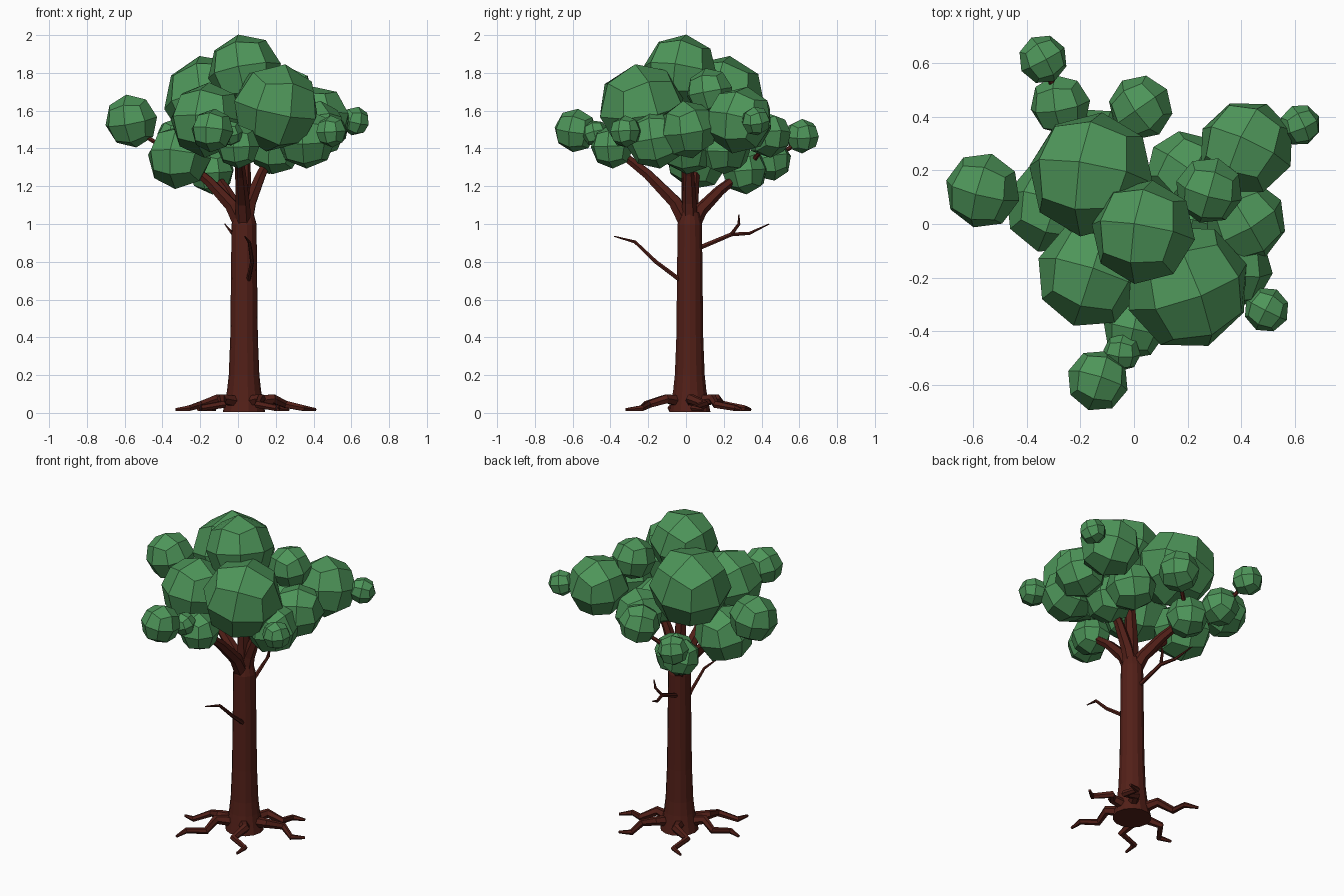
import bpy, bmesh, random
from mathutils import Euler, Vector

if "Cube" in bpy.data.objects:
    bpy.data.objects.remove(bpy.data.objects["Cube"])

random.seed(4)


def material(name, color):
    m = bpy.data.materials.new(name)
    m.diffuse_color = color
    m.use_nodes = True
    m.node_tree.nodes["Principled BSDF"].inputs["Base Color"].default_value = m.diffuse_color
    return m


BARK = material("bark", (0.085, 0.014, 0.009, 1))
LEAF = material("leaf", (0.075, 0.3, 0.1, 1))


def tube(name, pts, radii, sides=6):
    """Tube through the points with one radius per point."""
    c = bpy.data.curves.new(name, 'CURVE')
    c.dimensions = '3D'
    c.bevel_depth = 1.0
    c.bevel_resolution = (sides - 4) // 2
    c.use_fill_caps = True
    s = c.splines.new('POLY')
    s.use_smooth = False
    s.points.add(len(pts) - 1)
    for p, co, r in zip(s.points, pts, radii):
        p.co = (*co, 1)
        p.radius = r
    c.materials.append(BARK)
    bpy.context.collection.objects.link(bpy.data.objects.new(name, c))


def limb(name, start, end, r0, r1, steps=4, bend=1.5):
    """Tapered limb that rises first and then leans out."""
    start, end = Vector(start), Vector(end)
    pts, radii = [], []
    for i in range(steps):
        t = i / (steps - 1)
        p = start.lerp(end, t ** bend)
        p.z = start.z + (end.z - start.z) * t
        pts.append(p)
        radii.append(r0 + (r1 - r0) * t)
    tube(name, pts, radii)


def leaf_ball(name, center, r):
    """24-sided ball: a cube cut once and pushed out to a sphere."""
    bm = bmesh.new()
    bmesh.ops.create_cube(bm, size=2)
    bmesh.ops.subdivide_edges(bm, edges=bm.edges[:], cuts=1, use_grid_fill=True)
    for v in bm.verts:
        v.co = v.co.normalized() * r * 1.06
    me = bpy.data.meshes.new(name)
    bm.to_mesh(me)
    bm.free()
    me.materials.append(LEAF)
    o = bpy.data.objects.new(name, me)
    o.location = center
    tilt = random.uniform
    o.rotation_euler = Euler((tilt(-.25, .25), tilt(-.25, .25), tilt(-.7, .7)))
    bpy.context.collection.objects.link(o)


# Crown: x, y, z, radius of each leaf ball
balls = {
    "top": (.035, -.03, 1.81, .187), "big_back": (-.16, .185, 1.66, .225),
    "big_front": (.2, -.235, 1.615, .225), "mid_front": (-.165, -.19, 1.55, .19),
    "big_right": (.42, .285, 1.55, .172), "tip_right": (.62, .37, 1.545, .074),
    "tip_left": (-.565, .125, 1.545, .135), "tip_back": (-.34, .615, 1.465, .087),
    "back": (-.275, .445, 1.34, .108), "low_back": (-.14, .31, 1.28, .117),
    "mid_back": (.025, .435, 1.47, .115), "high_right": (.28, .125, 1.7, .12),
    "right": (.415, .01, 1.5, .147), "low_right": (.36, -.165, 1.45, .15),
    "small_right": (.495, -.32, 1.49, .08), "inner": (.19, .2, 1.41, .14),
    "left": (-.31, .06, 1.355, .165), "front": (0, -.39, 1.41, .11),
    "small_front": (-.045, -.48, 1.48, .067), "tip_front": (-.135, -.585, 1.495, .11),
    "core": (.2, .01, 1.41, .14),
}
for key, b in balls.items():
    leaf_ball("leaf_ball_" + key, b[:3], b[3])

# Trunk with a flared foot
heights = (0.005, 0.06, 0.12, 0.2, 0.4, 1.0, 1.06)
tube("trunk", [(0.032, 0.02, z) for z in heights],
     (0.112, 0.101, 0.09, 0.081, 0.073, 0.066, 0.05), 14)

# Main limbs from the fork into leaf balls, then thin branches to outer balls
fork = (0.03, 0.02, 0.97)
for key in ("left", "front", "core", "low_back", "top"):
    limb("limb_" + key, fork, balls[key][:3], 0.046, 0.02)
for a, b in (("left", "tip_left"), ("back", "tip_back"), ("low_back", "back"),
             ("low_back", "mid_back"), ("right", "big_right")):
    limb("branch_" + b, balls[a][:3], balls[b][:3], 0.015, 0.008, 3, 0.7)

# Bare twigs on the trunk
tube("twig_front", [(.05, 0, .68), (.075, -.16, .8), (.06, -.27, .905), (.035, -.38, .935)],
     (.013, .011, .009, .003))
tube("twig_back", [(.02, .05, .865), (0, .24, .945), (-.03, .335, .95), (-.07, .44, 1)],
     (.014, .012, .009, .003))
tube("twig_back_fork", [(0, .24, .945), (.02, .28, 1), (.03, .28, 1.05)], (.01, .008, .003))

# Roots: arch out of the foot, drop, then zigzag along the ground
tips = [(-.21, -.32), (.21, -.31), (.41, .09), (.27, .29), (-.2, .34), (-.33, -.06)]
for i, (tx, ty) in enumerate(tips):
    dx, dy = tx - 0.03, ty - 0.02
    k = 0.1 if i % 2 else -0.1
    path = [(.15, .06, 0), (.4, .075, k * .6), (.6, .045, -k), (.82, .025, k), (1, .018, 0)]
    tube("root_%d" % (i + 1),
         [(0.03 + dx * t - dy * s, 0.02 + dy * t + dx * s, z) for t, z, s in path],
         (.034, .027, .021, .017, .008))
